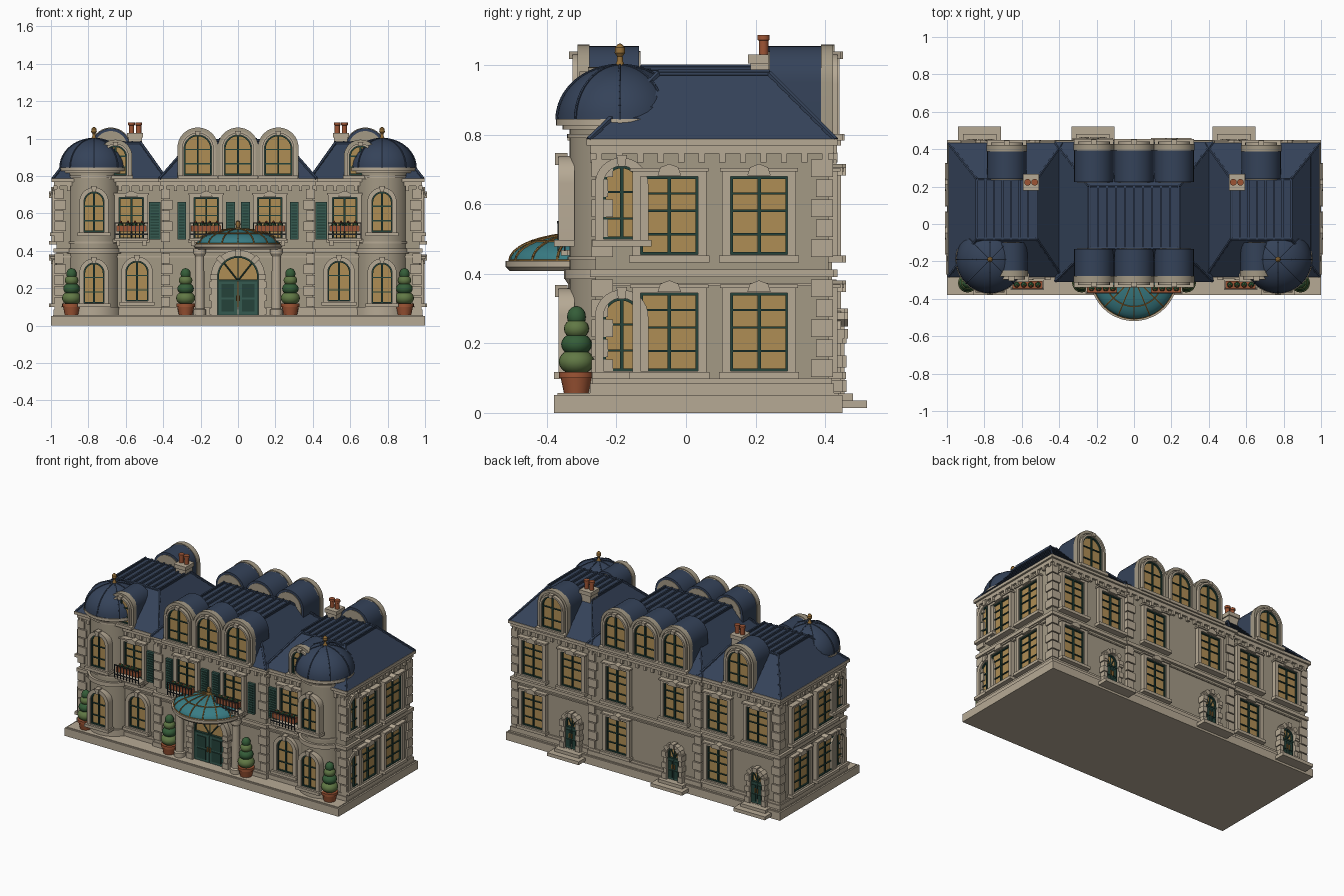
import bpy, bmesh
from math import sin, cos, pi, radians
from mathutils import Matrix, Vector

if "Cube" in bpy.data.objects:
    bpy.data.objects.remove(bpy.data.objects["Cube"])

COL = dict(wall=(.37, .32, .235), trim=(.47, .40, .30), roof=(.035, .055, .10), glass=(.43, .27, .09),
           green=(.018, .055, .042), shutter=(.035, .10, .08), clay=(.34, .09, .035), leaf=(.035, .11, .04),
           leaf2=(.12, .19, .06), teal=(.04, .20, .23), gold=(.30, .16, .04), iron=(.03, .035, .04))
parts = {}
I = Matrix()


def get(name, mat):
    return parts.setdefault((name, mat), bmesh.new())


def box(name, mat, x0, x1, y0, y1, z0, z1, M=I):
    T = Matrix.Translation(((x0+x1)/2, (y0+y1)/2, (z0+z1)/2)) @ Matrix.Diagonal((abs(x1-x0), abs(y1-y0), abs(z1-z0), 1))
    bmesh.ops.create_cube(get(name, mat), size=1, matrix=M @ T)


def prism(name, mat, outer, y0, y1, M=I, inner=None):
    """Extrude an (x, z) outline along y; with an inner outline it becomes a frame."""
    bm = get(name, mat)
    n = len(outer)
    loop = lambda pts, y: [bm.verts.new(M @ Vector((p[0], y, p[1]))) for p in pts]
    a, b = loop(outer, y0), loop(outer, y1)
    rings = [(a, b)]
    if inner:
        c, d = loop(inner, y0), loop(inner, y1)
        rings += [(c, d), (a, c), (b, d)]
    else:
        bm.faces.new(a)
        bm.faces.new(b)
    for p, q in rings:
        for i in range(n):
            j = (i+1) % n
            bm.faces.new((p[i], p[j], q[j], q[i]))


def lathe(name, mat, prof, x, y, seg=32):
    bm = get(name, mat)
    rings = [[bm.verts.new((x+r*cos(2*pi*i/seg), y+r*sin(2*pi*i/seg), z)) for i in range(seg)] for r, z in prof]
    for p, q in zip(rings, rings[1:]):
        for i in range(seg):
            j = (i+1) % seg
            bm.faces.new((p[i], p[j], q[j], q[i]))
    bmesh.ops.remove_doubles(bm, verts=[v for r in rings for v in r], dist=1e-5)


def bar(name, mat, p, q, r):
    p, q = Vector(p), Vector(q)
    M = Matrix.Translation((p+q)/2) @ (q-p).to_track_quat('Z', 'Y').to_matrix().to_4x4()
    bmesh.ops.create_cone(get(name, mat), cap_ends=True, segments=6, radius1=r, radius2=r, depth=(q-p).length, matrix=M)


def outline(w, z0, z1, arch):
    h = w/2
    if not arch:
        return [(-h, z0), (h, z0), (h, z1), (-h, z1)]
    return [(-h, z0), (h, z0)] + [(h*cos(pi*i/16), z1-h+h*sin(pi*i/16)) for i in range(17)]


def place(x, y, deg=0):
    return Matrix.Translation((x, y, 0)) @ Matrix.Rotation(radians(deg), 4, 'Z')


def window(M, z0, z1, w, arch=False, sill=True, t=.024):
    prism('window_glass', 'glass', outline(w, z0, z1, arch), -.006, .02, M)
    prism('window_frame', 'green', outline(w, z0, z1, arch), -.016, .01, M, outline(w-.014, z0+.007, z1-.007, arch))
    prism('window_surround', 'trim', outline(w+2*t, z0-.008, z1+t, arch), -.026, .02, M, outline(w, z0, z1, arch))
    h = z1-z0
    box('window_bars', 'green', -.005, .005, -.015, 0, z0, z1, M)
    for f in ((.28, .64) if arch else (.26, .56, .78)):
        box('window_bars', 'green', -w/2, w/2, -.013, 0, z0+f*h-.003, z0+f*h+.003, M)
    if sill:
        box('window_sill', 'trim', -w/2-.033, w/2+.033, -.04, .02, z0-.022, z0-.003, M)
    if arch:
        prism('keystone', 'trim', [(-.01, z1-.002), (.01, z1-.002), (.015, z1+t+.008), (-.015, z1+t+.008)], -.036, 0, M)
    else:
        box('window_lintel', 'trim', -w/2-.03, w/2+.03, -.034, .01, z1+t-.01, z1+t, M)
        prism('keystone', 'trim', [(-.034, z1+.002), (.034, z1+.002), (.026, z1+.026), (0, z1+.036), (-.026, z1+.026)], -.04, 0, M)


def door(M, w, z1, zleaf, t):
    prism('door_fanlight', 'glass', outline(w, .055, z1, True), -.008, .02, M)
    prism('door_surround', 'trim', outline(w+2*t, .055, z1+t, True), -.035, .02, M, outline(w, .055, z1, True))
    prism('door_frame', 'green', outline(w, .055, z1, True), -.02, .01, M, outline(w-.016, .06, z1-.008, True))
    for s in (-1, 1):
        box('door_leaf', 'shutter', s*.002, s*(w/2-.004), -.02, 0, .057, zleaf, M)
        for a, b in ((.08, .45), (.52, .92)):
            H = zleaf-.06
            box('door_panel', 'green', s*w*.1, s*w*.4, -.026, -.01, .06+a*H, .06+b*H, M)
        box('door_handle', 'gold', s*.006, s*.012, -.032, -.01, .13, .16, M)
    box('door_transom', 'green', -w/2, w/2, -.024, 0, zleaf, zleaf+.01, M)
    for a in (45, 90, 135):
        R, c = w/2, z1-w/2
        bar('fanlight_bars', 'green', M @ Vector((0, -.012, zleaf+.005)), M @ Vector((R*cos(radians(a)), -.012, c+R*sin(radians(a)))), .004)
    for i in range(9):  # raised arch stones
        if i % 2 == 0:
            R = M @ Matrix.Translation((0, 0, z1-w/2)) @ Matrix.Rotation(radians(22.5*i-90), 4, 'Y')
            box('arch_stones', 'trim', -.014, .014, -.045, 0, w/2, w/2+t+.006, R)
    for s in (-1, 1):
        for k in range(3):
            box('door_quoins', 'trim', s*w/2, s*(w/2+t+.008), -.042, 0, .06+k*.07, .095+k*.07, M)


def dormer(M, r, z0, z1, depth):
    prism('dormer_roof', 'roof', outline(2*r, z0, z1, True), .02, depth, M)
    prism('dormer_end', 'wall', outline(2*r-.03, z0, z1-.015, True), .03, depth+.004, M)
    prism('dormer_arch', 'trim', outline(2*r, z0, z1, True), -.004, .03, M, outline(1.4*r, z0+.02, z1-.3*r, True))
    prism('dormer_moulding', 'wall', outline(2*r+.008, z0, z1+.004, True), -.012, .022, M, outline(2*r-.022, z0+.001, z1-.015, True))
    window(M, z0+.02, z1-.34*r, 1.4*r, True, True, .012)


def roof(x0, x1, y0, y1, z0, X0, X1, Y0, Y1, z1, n=6):
    bm = get('mansard_roof', 'roof')
    at = lambda f, e: [Vector((a+(b-a)*f+e*sx, c+(d-c)*f+e*sy, z0+(z1-z0)*f)) for a, b, c, d, sx, sy in
                       ((x0, X0, y0, Y0, -1, -1), (x1, X1, y0, Y0, 1, -1), (x1, X1, y1, Y1, 1, 1), (x0, X0, y1, Y1, -1, 1))]
    for k in range(n):  # overlapping slate courses
        lo, hi = [[bm.verts.new(p) for p in at(f, e)] for f, e in ((k/n, .005), ((k+1)/n, 0))]
        bm.faces.new(lo)
        bm.faces.new(hi)
        for i in range(4):
            bm.faces.new((lo[i], lo[(i+1) % 4], hi[(i+1) % 4], hi[i]))
    lo, hi = at(0, 0), at(1, 0)
    for i in range(4):
        bar('roof_hips', 'roof', lo[i], hi[i], .009)
        bar('roof_hips', 'roof', hi[i], hi[(i+1) % 4], .008)
    m = int((X1-X0)/.045)
    for i in range(m+1):
        x = X0+(X1-X0)*i/m
        box('roof_seams', 'roof', x-.005, x+.005, Y0, Y1, z1-.01, z1+.012)


# Terrace and back steps
box('terrace', 'trim', -1, 1, -.38, .45, 0, .052)
box('terrace_edge', 'trim', -.99, .99, -.37, .44, .05, .057)
for x in (-.825, -.22, .535):
    box('back_step', 'trim', x-.115, x+.115, .44, .52, .014, .036)
    box('back_step', 'trim', x-.09, x+.09, .43, .48, .034, .056)

# Walls with plinth, string course, cornice and dentils
for x0, x1, y0, y1 in ((-.97, -.4, -.26, .41), (.4, .97, -.26, .41), (-.4, .4, -.28, .42)):
    box('walls', 'wall', x0, x1, y0, y1, .05, .78)
    for za, zb, e in ((.055, .085, .016), (.085, .1, .01), (.39, .412, .016), (.365, .373, .007), (.745, .768, .014), (.768, .787, .026)):
        box('wall_mouldings', 'trim', x0-e, x1+e, y0-e, y1+e, za, zb)
    n = int((x1-x0)/.055)
    for i in range(n+1):
        x = x0+.01+(x1-x0-.02)*i/n
        for y in (y0, y1):
            box('dentils', 'trim', x-.009, x+.009, y-.016, y+.016, .72, .748)
    if x1-x0 < .7:
        X = x0 if x0 < 0 else x1
        for i in range(12):
            y = y0+.01+(y1-y0-.02)*i/11
            box('dentils', 'trim', X-.016, X+.016, y-.009, y+.009, .72, .748)

# Corner stones
for s in (-1, 1):
    for X, ya, yb in ((.97, -.26, .41), (.4, -.28, .42)):
        for k in range(11):
            z = .1+k*.0575
            if .355 < z < .4:
                continue
            w = .05 if k % 2 else .036
            for y, d in ((ya, 1), (yb, -1)):
                box('quoins', 'trim', s*(X+.012), s*(X-w), y-d*.012, y+d*(.086-w), z+.003, z+.054)

# Roofs
roof(-.42, .42, -.305, .435, .785, -.24, .24, -.13, .2, .99)
for s in (-1, 1):
    a = sorted((s*.99, s*.385))
    b = sorted((s*.84, s*.52))
    roof(a[0], a[1], -.28, .43, .785, b[0], b[1], -.08, .24, .975)

# Dormers
for x in (-.215, 0, .215):
    dormer(place(x, -.3), .105, .785, 1.055, .165)
    dormer(place(x, .415, 180), .105, .785, 1.055, .19)
for s in (-1, 1):
    dormer(place(s*.68, .41, 180), .105, .785, 1.055, .17)
    dormer(place(s*.655, -.27), .085, .785, .99, .17)

# Side and back windows, back doors
for s in (-1, 1):
    for y in (-.048, .21):
        for z in (.455, .12):
            window(place(s*.97, y, s*90), z, z+.225, .165)
    for z in (.5, .12):
        window(place(s*.965, -.185, s*90), z, z+.21, .105, True)
for x in (-.82, -.53, -.22, .2, .535, .82):
    M = place(x, .42 if abs(x) < .4 else .41, 180)
    window(M, .455, .68, .15)
    if x in (-.82, -.22, .535):
        door(M, .085, .27, .19, .024)
    else:
        window(M, .12, .345, .15)

# Front windows, shutters and flower boxes
for s in (-1, 1):
    window(place(s*.54, -.26), .13, .345, .12, True)
    for x, y in ((.57, -.26), (.17, -.28)):
        M = place(s*x, y)
        window(M, .465, .685, .13)
        box('balcony_ledge', 'trim', -.09, .09, -.08, 0, .452, .468, M)
        for u in (-.07, .07):
            box('balcony_bracket', 'trim', u-.01, u+.01, -.055, 0, .425, .453, M)
        box('flower_box', 'clay', -.08, .08, -.085, -.045, .503, .535, M)
        for z in (.485, .545):
            box('balcony_rail', 'iron', -.09, .09, -.091, -.085, z, z+.006, M)
        for i in range(9):
            u = -.087+.02175*i
            box('balcony_rail', 'iron', u-.002, u+.002, -.09, -.086, .465, .55, M)
        for i in range(4):
            T = M @ Matrix.Translation((-.057+.038*i, -.065, .54))
            bmesh.ops.create_icosphere(get('box_plants', 'leaf'), subdivisions=1, radius=.017, matrix=T)
            bmesh.ops.create_icosphere(get('box_flowers', 'clay'), subdivisions=1, radius=.007, matrix=T @ Matrix.Translation((0, -.008, .015)))
    for x, y, w in ((.445, -.26, .06), (.3, -.28, .046), (.04, -.28, .05)):
        M = place(s*x, y)
        box('shutter', 'shutter', -w/2, w/2, -.016, 0, .46, .66, M)
        for i in range(12):
            box('shutter_slats', 'green', -w/2+.008, w/2-.008, -.02, -.01, .47+i*.0155, .477+i*.0155, M)

# Corner towers with domes
    X, Y = s*.77, -.19
    lathe('tower', 'wall', [(.145, .05), (.145, .83)], X, Y, 40)
    for za, zb, r in ((.055, .1, .157), (.385, .412, .16), (.44, .45, .151), (.79, .802, .152), (.815, .828, .165), (.826, .845, .184)):
        lathe('tower_mouldings', 'trim', [(0, za), (r, za), (r, zb), (0, zb)], X, Y, 40)
    arc = [(.18*cos(pi/2*i/12), .843+.157*sin(pi/2*i/12)) for i in range(13)]
    lathe('tower_dome', 'roof', arc, X, Y, 40)
    for k in range(8):
        a = k*pi/4
        P = [(X+r*1.01*cos(a), Y+r*1.01*sin(a), z) for r, z in arc]
        for p, q in zip(P, P[1:]):
            bar('dome_ribs', 'roof', p, q, .004)
    lathe('dome_finial', 'gold', [(.02, .99), (.009, 1.01), (.008, 1.025), (.015, 1.035), (.014, 1.05), (.006, 1.06), (0, 1.062)], X, Y, 16)
    for z in (.5, .12):
        window(place(X, Y-.15), z, z+.215, .108, True)

# Chimneys
    box('chimney', 'trim', s*.55-.036, s*.55+.036, .185, .26, .85, 1.01)
    box('chimney_cap', 'trim', s*.55-.043, s*.55+.043, .178, .267, 1.005, 1.03)
    for d in (-.019, .019):
        lathe('chimney_pots', 'clay', [(.014, 1.03), (.014, 1.07), (.018, 1.072), (.018, 1.086), (0, 1.086)], s*.55+d, .223, 14)

# Topiary pots
    for x in (.28, .89):
        lathe('plant_pot', 'clay', [(0, .057), (.036, .057), (.045, .1), (.05, .1), (.05, .117), (0, .117)], s*x, -.315, 20)
        for i, (z, r, h) in enumerate(((.147, .051, .038), (.197, .044, .034), (.242, .036, .03), (.276, .027, .031))):
            lathe('topiary', ('leaf2', 'leaf')[i % 2], [(r*cos(t*pi/10), z+h*sin(t*pi/10)) for t in range(-5, 6)], s*x, -.315, 20)

# Entrance columns
    lathe('entrance_column', 'trim', [(0, .055), (.034, .055), (.034, .085), (.026, .092), (.024, .37), (.034, .385), (.034, .412), (0, .412)], s*.205, -.315, 24)

# Entrance door and glass canopy
door(place(0, -.28), .22, .37, .235, .035)
cx, cy = 0, -.285
lathe('canopy_rim', 'trim', [(0, .408), (.222, .408), (.234, .42), (.234, .437), (0, .437)], cx, cy, 48)
arc = [(.222*cos(pi/2*i/10), .435+.08*sin(pi/2*i/10)) for i in range(11)]
lathe('canopy_glass', 'teal', arc, cx, cy, 48)
for k in range(9):
    a = -pi*k/8
    P = [(cx+r*cos(a), cy+r*sin(a), z+.002) for r, z in arc]
    for p, q in zip(P, P[1:]):
        bar('canopy_ribs', 'gold', p, q, .004)
for r, z in (arc[0], arc[5]):
    for k in range(24):
        P = [(cx+r*cos(-pi*t/24), cy+r*sin(-pi*t/24), z+.002) for t in (k, k+1)]
        bar('canopy_ribs', 'gold', P[0], P[1], .004)
lathe('canopy_finial', 'gold', [(.02, .512), (.008, .525), (.013, .542), (.01, .556), (0, .563)], cx, cy-.02, 16)

# Turn the collected parts into objects
mats = {}
for k, c in COL.items():
    mats[k] = bpy.data.materials.new(k)
    mats[k].diffuse_color = (*c, 1)
for (name, mat), bm in parts.items():
    bmesh.ops.recalc_face_normals(bm, faces=bm.faces)
    me = bpy.data.meshes.new(name)
    bm.to_mesh(me)
    bm.free()
    me.materials.append(mats[mat])
    ob = bpy.data.objects.new(name, me)
    bpy.context.collection.objects.link(ob)
    ob.select_set(True)
    bpy.context.view_layer.objects.active = ob
bpy.ops.object.shade_smooth_by_angle(angle=radians(30))

for m in bpy.data.materials:
    if m.users and not m.is_grease_pencil:
        m.use_nodes = True
        m.node_tree.nodes["Principled BSDF"].inputs["Base Color"].default_value = m.diffuse_color
